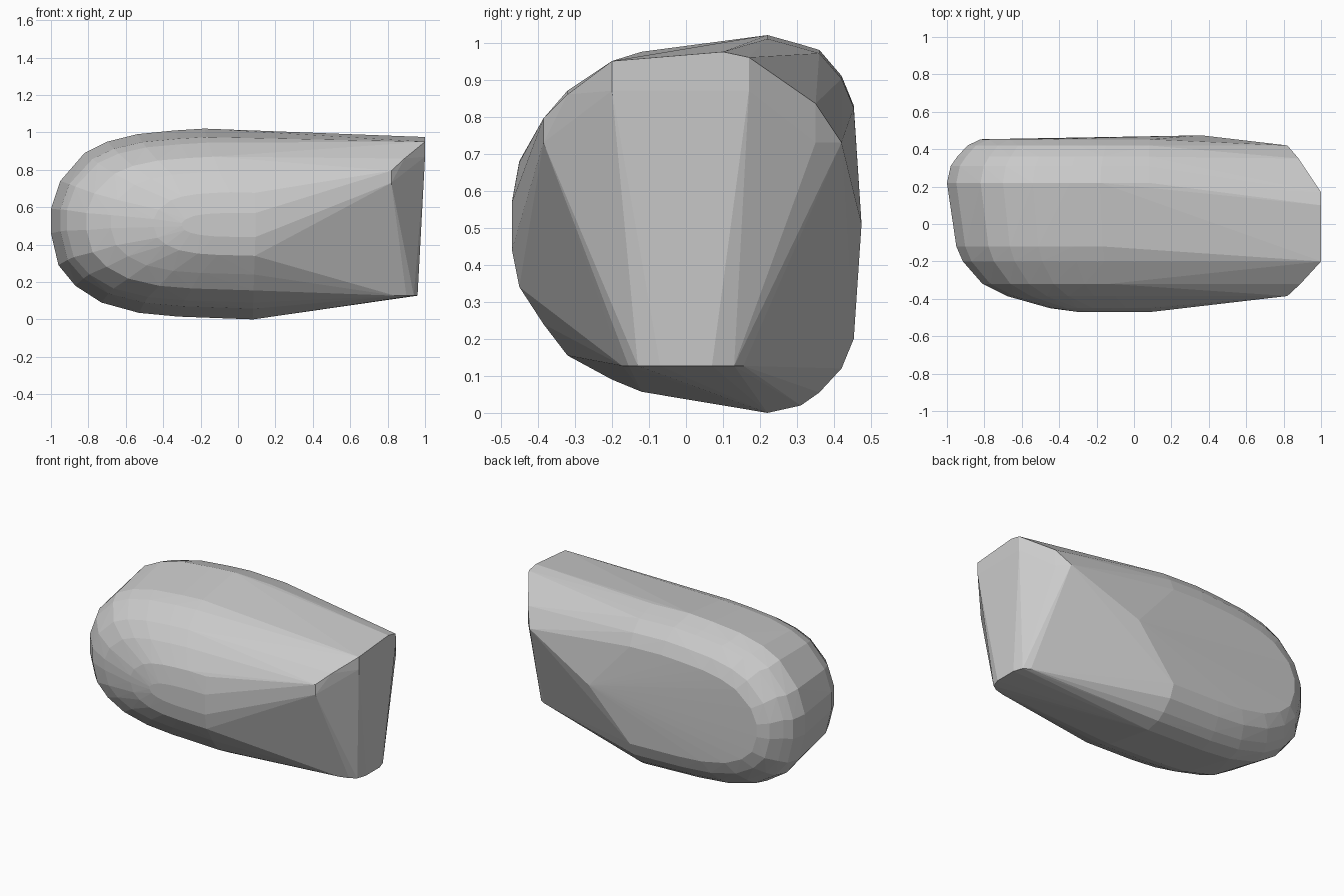
import bpy, bmesh

# Side outline of the rounded nose (x, z), seen from the front
outline = [(0.08, 1.01), (-0.18, 1.02), (-0.34, 1.01), (-0.54, 0.99), (-0.7, 0.95),
           (-0.82, 0.89), (-0.95, 0.74), (-1, 0.59), (-1, 0.46), (-0.96, 0.29),
           (-0.87, 0.18), (-0.73, 0.09), (-0.53, 0.035), (-0.32, 0.015), (0.08, 0)]

# Slices across the body: y, left end, top, bottom
slices = [(-0.47, -0.3, 0.57, 0.44), (-0.45, -0.45, 0.68, 0.34),
          (-0.385, -0.68, 0.79, 0.24), (-0.32, -0.81, 0.87, 0.155),
          (-0.2, -0.915, 0.945, 0.09), (-0.12, -0.95, 0.975, 0.057),
          (0.22, -1, 1.02, 0), (0.31, -0.98, 0.995, 0.02),
          (0.36, -0.945, 0.98, 0.055), (0.42, -0.89, 0.91, 0.12),
          (0.453, -0.82, 0.83, 0.2)]

points = []
for y, left, top, bottom in slices:
    for x, z in outline:
        points.append((0.1 + (x - 0.1) * (0.1 - left) / 1.1, y,
                       bottom + z / 1.02 * (top - bottom)))

# Cut-off end: upper rim, side corners and rounded lower lip
points += [(1, -0.2, 0.95), (1, -0.2, 0.87), (1, 0.1, 0.975), (1, 0.17, 0.96),
           (1, 0.17, 0.87), (0.82, -0.385, 0.795), (0.82, -0.385, 0.73),
           (0.89, -0.32, 0.86), (0.88, 0.35, 0.835), (0.88, 0.35, 0.73),
           (0.82, 0.42, 0.73), (0.36, 0.474, 0.51)]
for s in (-1, 1):
    points += [(0.96, 0.07 * s, 0.127), (0.94, 0.13 * s, 0.127),
               (0.9, 0.155 * s, 0.127), (0.84, 0.172 * s, 0.127)]

# Wrap a faceted shell around the sections
bm = bmesh.new()
for p in points:
    bm.verts.new(p)
hull = bmesh.ops.convex_hull(bm, input=bm.verts)
junk = {g for g in hull["geom_interior"] + hull["geom_unused"]
        if isinstance(g, bmesh.types.BMVert)}
bmesh.ops.delete(bm, geom=list(junk), context='VERTS')
bmesh.ops.recalc_face_normals(bm, faces=bm.faces)
mesh = bpy.data.meshes.new("faceted_shell")
bm.to_mesh(mesh)
bm.free()
bpy.context.collection.objects.link(bpy.data.objects.new("faceted_shell", mesh))
